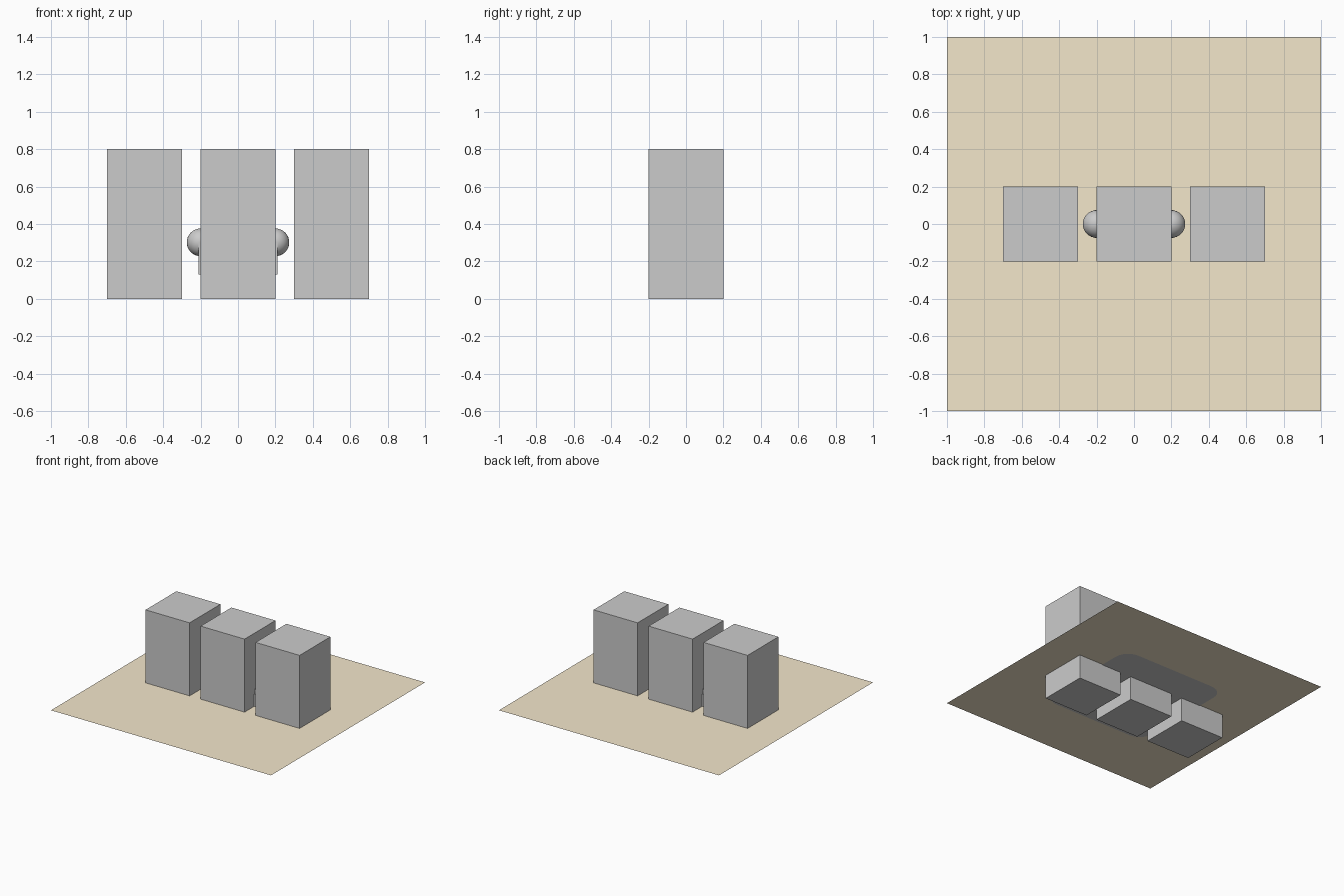
import bpy, bmesh, math

if "Cube" in bpy.data.objects:
    bpy.data.objects.remove(bpy.data.objects["Cube"])


def finish(name, bm):
    mesh = bpy.data.meshes.new(name)
    bm.to_mesh(mesh)
    bm.free()
    ob = bpy.data.objects.new(name, mesh)
    bpy.context.collection.objects.link(ob)
    return ob


def box(name, centre, size):
    bm = bmesh.new()
    bmesh.ops.create_cube(bm, size=1)
    bmesh.ops.scale(bm, verts=bm.verts, vec=size)
    bmesh.ops.translate(bm, verts=bm.verts, vec=centre)
    return finish(name, bm)


# three pillars passing through the sheet
for name, x in (("left_pillar", -0.5), ("middle_pillar", 0), ("right_pillar", 0.5)):
    box(name, (x, 0, 0.4), (0.4, 0.4, 0.8))

# thin tan ground sheet, slightly above the pillar bases
bm = bmesh.new()
bmesh.ops.create_grid(bm, x_segments=1, y_segments=1, size=1)
bmesh.ops.translate(bm, verts=bm.verts, vec=(0, 0, 0.2))
sheet = finish("ground_sheet", bm)
tan = bpy.data.materials.new("tan")
tan.diffuse_color = (0.9, 0.8, 0.6, 1)
tan.use_nodes = True
tan.node_tree.nodes["Principled BSDF"].inputs["Base Color"].default_value = tan.diffuse_color
sheet.data.materials.append(tan)

# grey rounded patch lying against the underside of the sheet
bm = bmesh.new()
half, r, n = 0.48, 0.12, 6
verts = []
for q, (sx, sy) in enumerate(((1, 1), (-1, 1), (-1, -1), (1, -1))):
    for i in range(n + 1):
        a = math.pi / 2 * (q + i / n)
        verts.append(bm.verts.new((sx * (half - r) + r * math.cos(a),
                                   sy * (half - r) + r * math.sin(a), 0.196)))
bm.faces.new(reversed(verts))
finish("underside_patch", bm)

# bar through the middle pillar, with a ball on each side
box("cross_bar", (0, 0, 0.215), (0.42, 0.15, 0.17))
for name, x in (("left_ball", -0.2), ("right_ball", 0.2)):
    bm = bmesh.new()
    bmesh.ops.create_uvsphere(bm, u_segments=32, v_segments=16, radius=0.074)
    bmesh.ops.translate(bm, verts=bm.verts, vec=(x, 0, 0.302))
    for f in bm.faces:
        f.smooth = True
    finish(name, bm)
